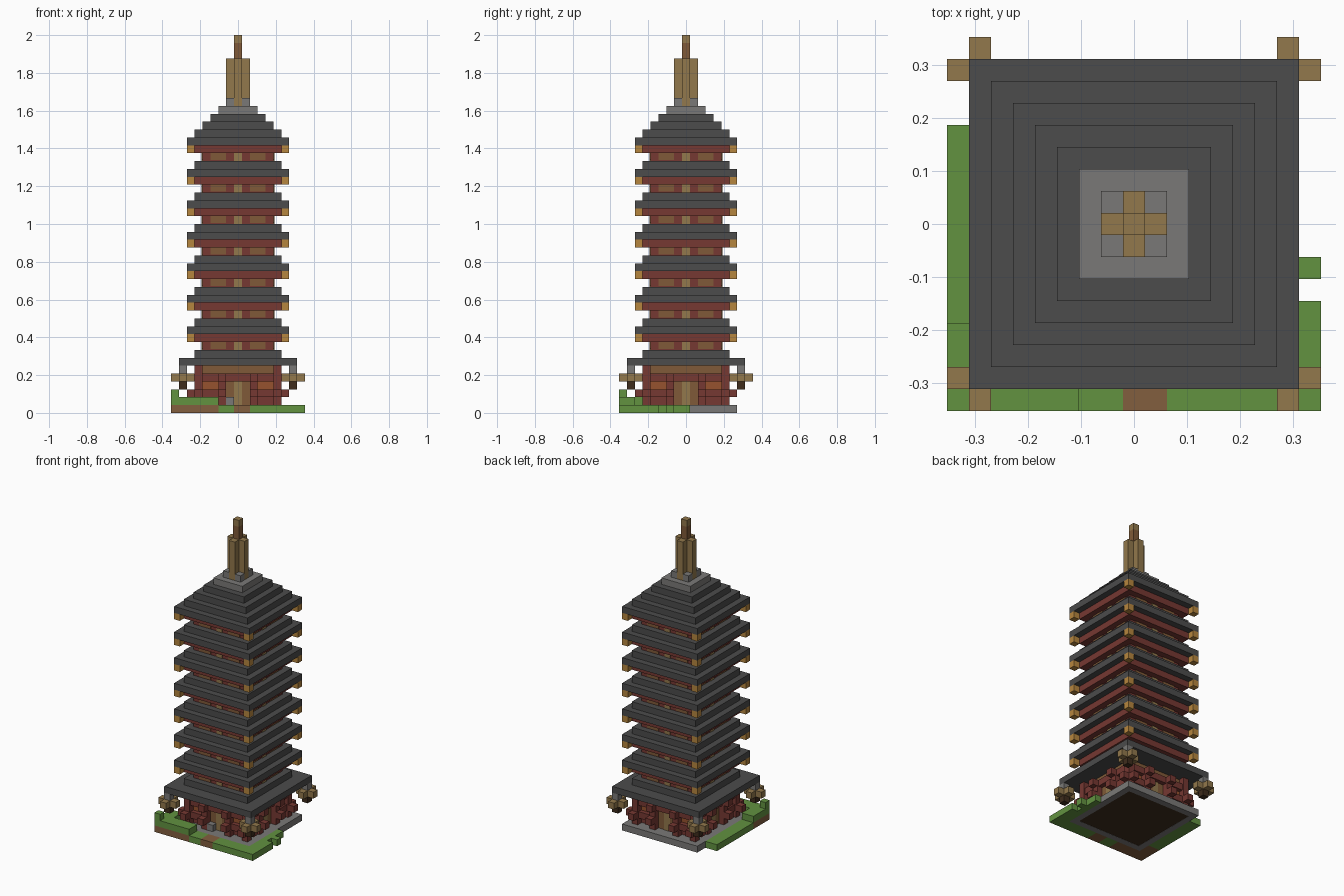
import bpy
import bmesh
from mathutils import Matrix, Vector
from math import pi

V = 2 / 48      # edge of one block
T = 0.12        # plate thickness in blocks

if "Cube" in bpy.data.objects:
    bpy.data.objects.remove(bpy.data.objects["Cube"], do_unlink=True)


def material(name, *srgb):
    lin = [(c / 255 / 12.92) if c < 11 else ((c / 255 + 0.055) / 1.055) ** 2.4 for c in srgb]
    m = bpy.data.materials.new(name)
    m.use_nodes = True
    m.diffuse_color = (*lin, 1)
    m.node_tree.nodes["Principled BSDF"].inputs["Base Color"].default_value = (*lin, 1)
    return m


ROOF = material("dark slate", 76, 76, 76)
RED = material("deep red", 118, 56, 50)
TAN = material("tan wood", 146, 120, 76)
GOLD = material("gold", 182, 134, 62)
GREEN = material("grass green", 98, 146, 64)
SOIL = material("soil brown", 130, 94, 62)
GREY = material("stone grey", 122, 121, 119)
PANEL = material("panel brown", 128, 90, 56)
DARK = material("dark brown", 62, 44, 28)
ORANGE = material("burnt orange", 150, 82, 46)


def blocks(name, mat, boxes, turns=1):
    """Boxes given as (x0, x1, y0, y1, z0, z1) in block units, repeated about z."""
    bm = bmesh.new()
    for k in range(turns):
        turn = Matrix.Rotation(k * pi / 2, 4, "Z")
        for x0, x1, y0, y1, z0, z1 in boxes:
            size = Matrix.Diagonal((x1 - x0, y1 - y0, z1 - z0, 1))
            mid = Matrix.Translation(Vector((x0 + x1, y0 + y1, z0 + z1)) / 2)
            bmesh.ops.create_cube(bm, size=1, matrix=Matrix.Scale(V, 4) @ turn @ mid @ size)
    mesh = bpy.data.meshes.new(name)
    bm.to_mesh(mesh)
    bm.free()
    mesh.materials.append(mat)
    obj = bpy.data.objects.new(name, mesh)
    bpy.context.collection.objects.link(obj)
    return obj


def slab(r, z0, z1):
    return (-r, r, -r, r, z0, z1)


def cell(x, y, z0, z1):
    return (x - .5, x + .5, y - .5, y + .5, z0, z1)


def plate(x0, x1, r, z0, z1):
    return (x0, x1, -r - T, -r, z0, z1)


# Stone base with soil underneath
blocks("stone_base", GREY, [slab(6.5, 0.1, 1)])
blocks("base_rim", GREY, [(-6.5, 6.5, -6.5, -5.5, 0, 0.1)], 4)
blocks("base_underside", DARK, [slab(5.5, 0.02, 0.1)])

# Grass, raised bank and path
blocks("grass", GREEN, [
    (-2.5, -.5, -8.5, -6.5, 0, 1), (1.5, 8.5, -8.5, -6.5, 0, 1),
    (7.5, 8.5, -6.5, -3.5, 0, 1), (6.5, 7.5, -6.5, .5, 0, 1),
    (7.5, 8.5, -2.5, -1.5, 0, 1), (-8.5, -6.5, -4.5, 4.5, 0, 1)])
blocks("grass_bank", GREEN, [
    (-8.5, -2.5, -8.5, -6.5, 1, 2), (-8.5, -6.5, -6.5, -4.5, 1, 2),
    cell(-8, -8, 2, 3)])
blocks("bank_soil", SOIL, [(-8.5, -2.5, -8.5, -6.5, 0, 1), (-8.5, -6.5, -6.5, -4.5, 0, 1)])
blocks("path", SOIL, [(-.5, 1.5, -8.5, -6.5, 0, 1)])

# Ground floor
blocks("ground_wall", RED, [slab(4.5, 1, 6)])
blocks("ground_pillars", RED, [cell(-5, -5, 1, 6), cell(-2, -5, 1, 5), cell(2, -5, 1, 5)], 4)
blocks("ground_beam", RED, [(-4.5, 4.5, -5.3, -4.5, 4, 5)], 4)
blocks("beam_ends", RED, [cell(x, -5.8, 4, 5) for x in (-2, 2)], 4)
blocks("railing_blocks", RED, [cell(x, -6, 2, 3) for x in (-5, -2, 2, 5)], 4)
blocks("railing", RED, [(x0, x0 + 2, -5.3, -4.5, 2, 3) for x0 in (-4.5, 2.5)], 4)
blocks("ground_windows", ORANGE, [plate(x0, x0 + 2, 4.5, 3, 4) for x0 in (-4.5, 2.5)], 4)
blocks("ground_frieze", PANEL, [plate(-4.5, 4.5, 4.5, 5, 6)], 4)
blocks("doors", PANEL, [plate(-1.5, 1.5, 4.5, 1, 4)], 4)
blocks("door_posts", TAN, [plate(-.5, .5, 4.6, 1, 4)], 4)
blocks("door_steps", GREY, [cell(-1, -5, 1, 2)])

# Hanging lanterns on the four corners
blocks("lantern_chains", GREY, [cell(7, 7, 5, 6)], 4)
blocks("lantern_arms", TAN, [(5.5, 8.5, 6.5, 7.5, 4, 5), (6.5, 7.5, 7.5, 8.5, 4, 5),
                             (6.5, 7.5, 5.5, 6.5, 4, 5)], 4)
blocks("lantern_bottoms", DARK, [cell(7, 7, 3, 4)], 4)

# Lowest roof
blocks("ground_roof", ROOF, [slab(7.5, 6, 7), slab(5.5, 7, 8)])

# Seven repeated storeys: wall, eave beam, corner brackets and roof
for i in range(7):
    z = 8 + 4 * i
    n = f"storey_{i + 1}_"
    blocks(n + "wall", RED, [slab(4.5, z, z + 1)])
    blocks(n + "eave_beam", RED, [slab(5.5, z + 1, z + 2)])
    blocks(n + "panels", PANEL, [plate(x0, x0 + 2, 4.5, z + .1, z + 1) for x0 in (-3.5, 1.5)], 4)
    blocks(n + "middle_posts", TAN, [plate(-.5, .5, 4.5, z, z + 1)], 4)
    blocks(n + "brackets", GOLD, [cell(6, 6, z + 1, z + 2)], 4)
    blocks(n + "roof", ROOF, [slab(6.5, z + 2, z + 3), slab(5.5, z + 3, z + 4)])

# Stepped crown and spire
blocks("crown_roof", ROOF, [slab(4.5, 36, 37), slab(3.5, 37, 38)])
blocks("crown_cap", GREY, [slab(2.5, 38, 39)])
blocks("spire_corner_stones", GREY, [cell(1, 1, 39, 40)], 4)
blocks("spire_core", TAN, [cell(0, 0, 39, 45)])
blocks("spire_fins", TAN, [cell(0, -1, 39, 45)], 4)
blocks("spire_neck", PANEL, [cell(0, 0, 45, 47)])
blocks("spire_tip", TAN, [cell(0, 0, 47, 48)])
